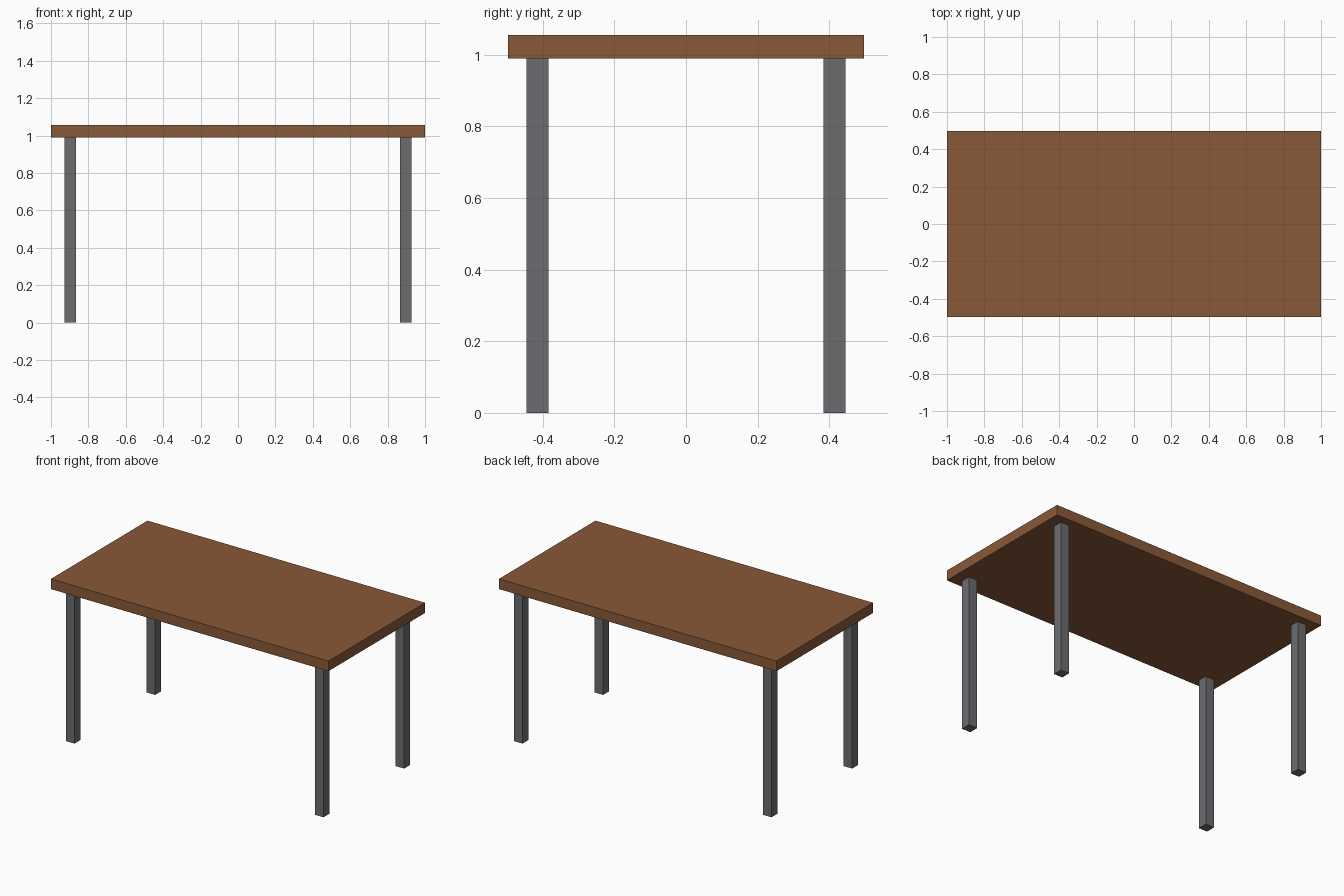
import bpy

cube = bpy.data.objects.get("Cube")
if cube:
    bpy.data.objects.remove(cube, do_unlink=True)


def make_material(name, rgb):
    mat = bpy.data.materials.new(name)
    mat.use_nodes = True
    color = (*rgb, 1.0)
    mat.diffuse_color = color
    for node in mat.node_tree.nodes:
        if node.type == "BSDF_PRINCIPLED":
            node.inputs["Base Color"].default_value = color
    return mat


def add_box(name, center, size, mat):
    bpy.ops.mesh.primitive_cube_add(size=1, location=center)
    obj = bpy.context.object
    obj.name = name
    obj.scale = size
    bpy.ops.object.transform_apply(location=False, rotation=False, scale=True)
    obj.data.materials.append(mat)
    return obj


wood = make_material("brown_wood", (0.25, 0.10, 0.04))
metal = make_material("grey_metal", (0.15, 0.152, 0.163))

LEG_HEIGHT = 0.99
LEG_WIDTH = 0.062
TOP_THICKNESS = 0.066

# Tabletop slab
add_box("tabletop", (0, 0, LEG_HEIGHT + TOP_THICKNESS / 2),
        (2.0, 0.994, TOP_THICKNESS), wood)

# Four square legs, set in from the corners
for side, sx in (("left", 1), ("right", -1)):
    for end, sy in (("front", -1), ("back", 1)):
        add_box(f"{end}_{side}_leg", (sx * 0.897, sy * 0.415, LEG_HEIGHT / 2),
                (LEG_WIDTH, LEG_WIDTH, LEG_HEIGHT), metal)
